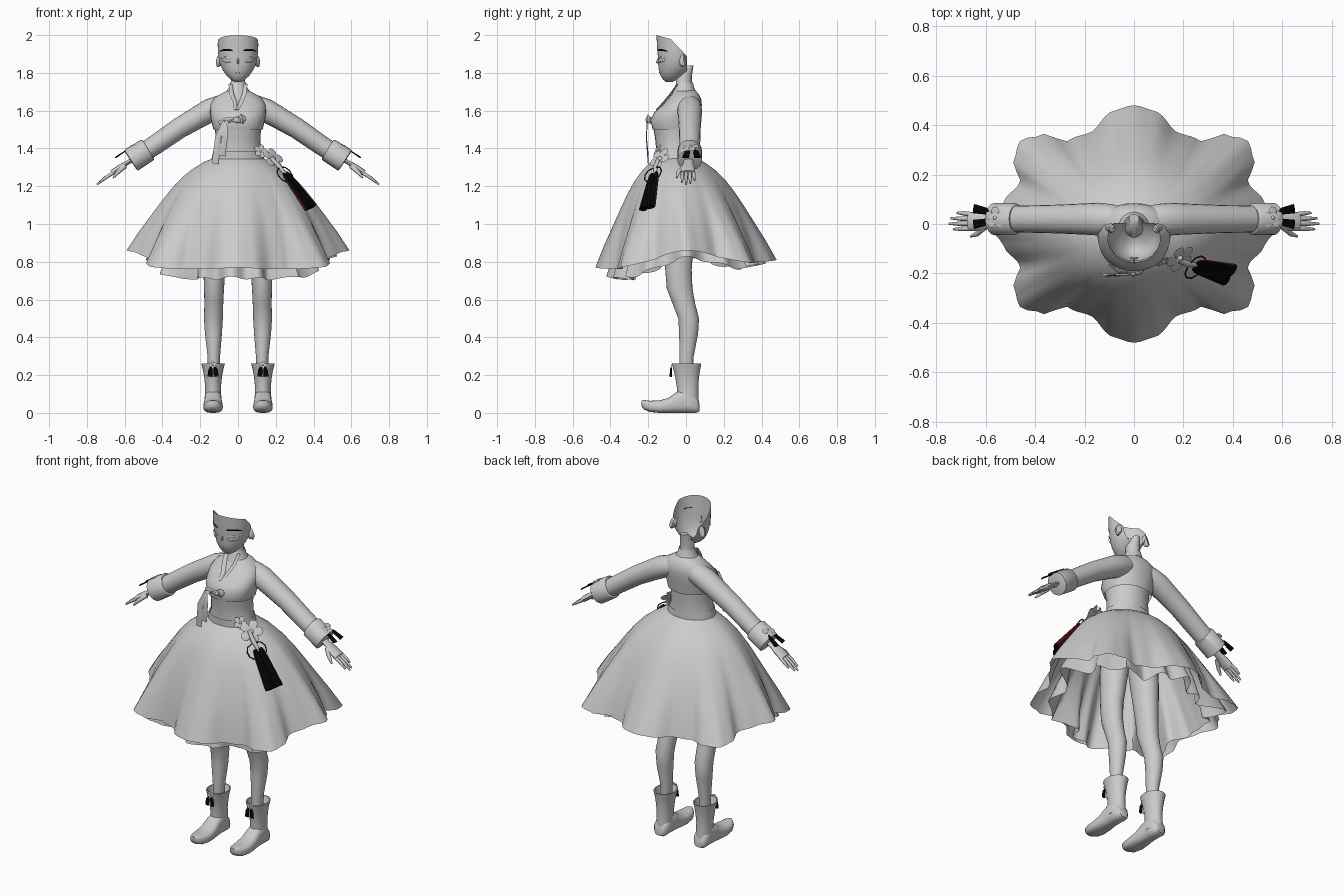
import bpy, bmesh, math
from mathutils import Vector as V

if "Cube" in bpy.data.objects:
    bpy.data.objects.remove(bpy.data.objects["Cube"])

def material(name, c):
    m = bpy.data.materials.new(name)
    m.diffuse_color = (*c, 1)
    m.use_nodes = True
    m.node_tree.nodes["Principled BSDF"].inputs["Base Color"].default_value = m.diffuse_color
    return m

GREY = material("plain grey", (0.6, 0.6, 0.6))
BLACK = material("tassel black", (0.001, 0.001, 0.001))
RED = material("dark red", (0.1, 0.005, 0.005))

def make(name, verts, faces, mats=(GREY,), mirror=False, rule=None, angle=50):
    """Mesh object with consistent normals, smooth shading and optional x mirror."""
    me = bpy.data.meshes.new(name)
    me.from_pydata([tuple(v) for v in verts], [], faces)
    bm = bmesh.new()
    bm.from_mesh(me)
    bmesh.ops.recalc_face_normals(bm, faces=bm.faces)
    if rule:
        for f in bm.faces:
            f.material_index = rule(f)
    bm.to_mesh(me)
    bm.free()
    ob = bpy.data.objects.new(name, me)
    bpy.context.collection.objects.link(ob)
    for m in mats:
        me.materials.append(m)
    if mirror:
        ob.modifiers.new("mirror", 'MIRROR').use_clip = False
    bpy.ops.object.select_all(action='DESELECT')
    ob.select_set(True)
    bpy.context.view_layer.objects.active = ob
    bpy.ops.object.shade_smooth_by_angle(angle=math.radians(angle))
    return ob

def loft(name, rings, n=24, caps=(True, True), p=1.0, **kw):
    """Skin through rings given as (centre, u axis, v axis); p < 1 squares the section."""
    pw = lambda c: math.copysign(abs(c) ** p, c)
    vs, fs = [], []
    for c, u, v in rings:
        for i in range(n):
            a = 2 * math.pi * i / n
            vs.append(V(c) + V(u) * pw(math.cos(a)) + V(v) * pw(math.sin(a)))
    for k in range(len(rings) - 1):
        for i in range(n):
            j = (i + 1) % n
            fs.append((k*n + i, k*n + j, (k+1)*n + j, (k+1)*n + i))
    if caps[0]:
        fs.append(tuple(range(n)))
    if caps[1]:
        fs.append(tuple(range((len(rings)-1) * n, len(rings) * n)))
    return make(name, vs, fs, **kw)

def body(name, rows, **kw):
    """Upright loft from (z, half width, front y, back y)."""
    return loft(name, [((0, (f+b)/2, z), (w, 0, 0), (0, (b-f)/2, 0)) for z, w, f, b in rows], **kw)

def tube(name, pts, n=12, flat=1.0, side=(0, 1, 0), **kw):
    """Tapered limb along (point, radius); flat scales the thickness across the side axis."""
    rings = []
    for i, (c, r) in enumerate(pts):
        t = (V(pts[min(i+1, len(pts)-1)][0]) - V(pts[max(i-1, 0)][0])).normalized()
        s = V(side)
        s = (s - t * s.dot(t)).normalized()
        rings.append((c, s * r, t.cross(s) * r * flat))
    return loft(name, rings, n=n, **kw)

def flower(name, c, normal, size, mirror=False):
    """Five-petalled blossom with cupped petals and a round heart."""
    q = V(normal).to_track_quat('Z', 'Y')
    n, vs, fs = 40, [V(c)], []
    for s, h in ((0.3, 0.0), (0.75, 0.12), (1.0, 0.05)):
        for i in range(n):
            a = 2 * math.pi * i / n
            r = size * s * (1 - s * 0.4 * (1 - abs(math.cos(2.5 * a)) ** 0.6))
            vs.append(V(c) + q @ V((r*math.cos(a), r*math.sin(a), h*size)))
    for i in range(n):
        j = (i + 1) % n
        fs.append((0, 1 + i, 1 + j))
        fs += [(1+k*n+i, 1+(k+1)*n+i, 1+(k+1)*n+j, 1+k*n+j) for k in (0, 1)]
    make(name, vs, fs, mirror=mirror)
    d = q @ V((0, 0, size))
    tube(name + "_heart", [(V(c) + d*k, size*r) for k, r in ((0, .2), (.12, .18), (.2, .08))],
         n=10, side=q @ V((1, 0, 0)), mirror=mirror)

# Skirt: scalloped hem, folds growing from the waist down
HEM = [(0, .59), (9, .536), (20, .49), (28, .55), (36, .57), (44, .52), (51, .43),
       (65, .41), (80, .465), (90, .48)]
PROFILE = [(0, 0), (.05, .12), (.12, .24), (.21, .36), (.33, .48), (.46, .59), (.61, .71), (.8, .86), (1, 1)]

def hem_radius(a):
    d = math.degrees(math.asin(min(1, abs(math.sin(a)))))
    for (d0, r0), (d1, r1) in zip(HEM, HEM[1:]):
        if d <= d1:
            k = (d - d0) / (d1 - d0)
            return r0 + (r1 - r0) * k * k * (3 - 2*k)
    return HEM[-1][1]

def skirt(name, scale, drop, ruffle):
    n, vs, fs = 120, [], []
    for zf, rf in PROFILE:
        for i in range(n):
            a = 2 * math.pi * i / n
            ca, sa = math.cos(a), math.sin(a)
            smooth = 1 / math.sqrt((ca/.59)**2 + (sa/.475)**2)
            k = rf ** 2
            r = (smooth*(1-k) + hem_radius(a)*k) * scale + ruffle * k * math.cos(15*a)
            hz = .79 + .02*sa + .07*abs(ca)**10 - .014*abs(math.sin(2*a)) - drop * (1 - .4*sa)
            hz += ruffle * .25 * math.cos(15*a)
            x = .13*ca*(1-rf) + r*ca*rf
            y = (-.052 + .105*sa)*(1-rf) + r*sa*rf
            vs.append((x, y, 1.35 + (hz-1.35)*zf))
    for k in range(len(PROFILE)-1):
        fs += [(k*n+i, k*n+(i+1) % n, (k+1)*n+(i+1) % n, (k+1)*n+i) for i in range(n)]
    make(name, vs, fs, angle=70)

skirt("outer_skirt", 1, 0, 0)
skirt("petticoat", .84, .038, .03)

# Torso, jacket and collar
body("hips", [(1.08, .12, -.11, .05), (1.16, .155, -.13, .065), (1.25, .145, -.135, .06), (1.36, .12, -.14, .045)])
body("bodice", [(1.34, .136, -.16, .052), (1.40, .122, -.158, .05), (1.46, .118, -.165, .052), (1.55, .13, -.18, .06)])
body("waistband", [(1.335, .142, -.166, .058), (1.385, .131, -.168, .056)], caps=(False, False))
body("jacket", [(1.50, .13, -.176, .066), (1.55, .143, -.19, .074), (1.59, .148, -.168, .08), (1.63, .148, -.125, .084),
                (1.665, .128, -.092, .08), (1.69, .09, -.072, .066), (1.71, .05, -.06, .048)],
     caps=(False, True), n=32, p=.92)
body("collar", [(1.685, .075, -.075, .06), (1.72, .05, -.062, .044), (1.75, .042, -.05, .036)], caps=(False, False))
for s in (-1, 1):
    tube("collar_lapel", [((s*.04, -.046, 1.74), .01), ((s*.034, -.08, 1.69), .013),
                          ((s*.016, -.117, 1.645), .012), ((-.008+s*.006, -.155, 1.605), .009)],
         n=8, flat=.3, side=(1, 0, .4*s))
body("neck", [(1.66, .05, -.06, .045), (1.74, .038, -.052, .03), (1.79, .038, -.055, .032), (1.84, .02, 0, .04)])

# Sleeves, cuffs and hands
tube("sleeve", [((.04, .014, 1.635), .05), ((.09, .018, 1.624), .062), ((.15, .02, 1.6), .066), ((.2, .02, 1.572), .063),
                ((.31, .02, 1.508), .058), ((.43, .02, 1.425), .055), ((.54, .02, 1.35), .053)], n=20, flat=.95, mirror=True)
tube("cuff", [((.475, .02, 1.395), .058), ((.48, .02, 1.392), .064), ((.565, .02, 1.337), .065),
              ((.568, .02, 1.335), .055)], n=20, mirror=True)
tube("palm", [((.54, .015, 1.35), .026), ((.59, .012, 1.322), .026), ((.625, .01, 1.298), .037),
              ((.665, .01, 1.27), .038)], flat=.45, mirror=True)
for i in range(4):
    y, ln = -.018 + .019*i, (.075, .092, .085, .06)[i]
    tube("finger", [((.655, y, 1.275), .0095), ((.655+ln*.55, y*1.1, 1.275-ln*.36), .009),
                    ((.655+ln, y*1.15, 1.275-ln*.72), .0045)], n=8, mirror=True)
tube("thumb", [((.60, -.01, 1.305), .013), ((.635, -.04, 1.275), .011), ((.66, -.05, 1.245), .005)], n=8, mirror=True)

# Head: face shell trimmed by two slanted planes on top and left open behind the ears
head = body("head", [(1.752, .018, -.108, -.07), (1.765, .038, -.122, -.045), (1.785, .06, -.135, -.015), (1.815, .081, -.144, .015),
                     (1.85, .096, -.148, .035), (1.89, .104, -.149, .042), (1.93, .107, -.153, .045),
                     (2.02, .109, -.157, .045)], n=40, caps=(True, False))
bm = bmesh.new()
bm.from_mesh(head.data)
for co, no in (((0, -.157, 2.0), (0, .28, 1)), ((0, -.08, 1.978), (0, 1.05, 1)), ((0, .004, 1.8), (0, 1, 0))):
    bmesh.ops.bisect_plane(bm, geom=bm.verts[:] + bm.edges[:] + bm.faces[:], plane_co=co,
                           plane_no=V(no).normalized(), clear_outer=True)
bm.to_mesh(head.data)
bm.free()
tube("ear", [((.086, -.028, 1.862), .026), ((.098, -.014, 1.866), .037), ((.102, -.006, 1.868), .03)],
     n=14, flat=.5, side=(0, .3, 1), mirror=True)
tube("nose", [((0, -.144, 1.885), .002), ((0, -.154, 1.855), .006), ((0, -.142, 1.848), .004)], n=8, side=(1, 0, 0))
tube("lips", [((-.016, -.136, 1.803), .002), ((0, -.1405, 1.802), .004), ((.016, -.136, 1.803), .002)], n=6, side=(0, 0, 1))

def face_y(x, z):
    """Front surface of the face."""
    return -.054 - .098 * math.sqrt(max(0, 1 - (x/.106)**2)) - .003

def stroke(name, rows, r, mat):
    tube(name, [((x, face_y(x, z), z), r*k) for x, z, k in rows], n=6, side=(0, 0, 1), flat=.4, mats=(mat,), mirror=True)

stroke("eyebrow", [(.03, 1.918, .6), (.05, 1.922, 1), (.075, 1.922, 1), (.096, 1.914, .5)], .005, BLACK)
stroke("upper_eyelid", [(.03, 1.868, .6), (.045, 1.88, 1), (.07, 1.882, 1), (.09, 1.872, .5)], .004, GREY)
stroke("lower_eyelid", [(.038, 1.858, .6), (.06, 1.855, 1), (.085, 1.862, .5)], .003, GREY)

# Legs and boots
LEG = [(.18, .13, .03, .002, .034), (.3, .128, .033, .003, .038), (.42, .13, .045, .014, .05), (.5, .13, .05, .014, .055),
       (.58, .128, .05, -.012, .06), (.66, .127, .053, -.034, .068), (.76, .125, .058, -.04, .07),
       (.95, .11, .072, -.04, .085), (1.18, .085, .08, -.04, .095)]
loft("leg", [((x, y, z), (rx, 0, 0), (0, ry, 0)) for z, x, rx, y, ry in LEG], mirror=True)
SHAFT = [(.04, .045, .01, .058), (.09, .043, .01, .057), (.14, .042, .008, .057), (.19, .047, .006, .063),
         (.225, .053, .004, .07), (.262, .063, .003, .078), (.262, .056, .003, .071), (.22, .042, .003, .056)]
loft("boot_shaft", [((.132, y, z), (rx, 0, 0), (0, ry, 0)) for z, rx, y, ry in SHAFT], caps=(True, False), mirror=True)
FOOT = [(.071, .008, .05, .026), (.055, 0, .085, .042), (0, 0, .13, .045), (-.05, 0, .11, .046), (-.09, 0, .08, .05),
        (-.14, 0, .066, .052), (-.19, .005, .064, .046), (-.22, .016, .068, .032), (-.236, .035, .066, .012)]
loft("boot_foot", [((.132, y, (a+b)/2), (w, 0, 0), (0, 0, (b-a)/2)) for y, a, b, w in FOOT], p=.75, mirror=True)

# Small tassels and blossoms on boots and cuffs
flower("boot_flower", (.132, -.076, .252), (0, -1, .1), .022, mirror=True)
for dx in (-.014, .014):
    tube("boot_tassel", [((.132+dx*.6, -.078, .245), .004), ((.132+dx, -.08, .228), .011),
                         ((.132+dx*1.2, -.08, .192), .013)], n=8, flat=.5, side=(1, 0, 0), mats=(BLACK,), mirror=True)
flower("cuff_flower", (.56, .025, 1.41), (.5, 0, 1), .045, mirror=True)
for s in (-1, 1):
    tube("cuff_tassel", [((.58, .03+s*.012, 1.397), .004), ((.597, .03+s*.022, 1.386), .014),
                         ((.648, .03+s*.032, 1.352), .019)], n=8, flat=.22, mats=(BLACK,), mirror=True)

# Chest bow with long ribbon ends
tube("bow_knot", [((-.02, -.2, 1.55), .012), ((.0, -.205, 1.552), .018), ((.012, -.2, 1.55), .012)], n=10, flat=.5, side=(0, 0, 1))
tube("bow_loop", [((0, -.2, 1.55), .01), ((.02, -.2, 1.556), .026), ((.04, -.188, 1.56), .01)], n=10, flat=.3, side=(0, 0, 1))
tube("bow_band", [((-.01, -.198, 1.555), .01), ((-.06, -.195, 1.55), .016), ((-.1, -.165, 1.535), .01)], n=10, flat=.3, side=(0, 0, 1))
for x, z in ((-.12, 1.32), (-.085, 1.36)):
    tube("ribbon_end", [((-.02, -.2, 1.555), .012), ((-.07, -.205, 1.54), .014), ((x+.015, -.21, 1.46), .016),
                        ((x, -.2, z), .018)], n=8, flat=.15, side=(1, 0, .35))

# Waist ornament: blossoms, cord, bead loops and a large tassel lying on the skirt
flower("waist_flower", (.185, -.138, 1.345), (.6, -.65, .6), .066)
flower("waist_flower_small", (.12, -.15, 1.385), (.4, -1, .4), .038)
tube("ornament_cord", [((.175, -.145, 1.35), .01), ((.215, -.16, 1.305), .013), ((.25, -.166, 1.265), .009)], n=8)
along = V((.14, -.038, -.19)).normalized()
out = V((.55, -.55, .6))
out = (out - along * out.dot(along)).normalized()
across = along.cross(out)
for s in (-1, 1):
    top = V((.248, -.168, 1.272)) + across * s * .015
    rows = ((0, .008), (.02, .016), (.06, .02), (.15, .024), (.235, .028))
    # black strands outside, red lining on the underside and outer edge
    tube("large_tassel", [(top + along*d + across*s*d*.04, r) for d, r in rows], n=16, flat=.55, side=across, mats=(BLACK, RED),
         rule=lambda f: int(abs(f.normal.dot(along)) < .8 and f.normal.dot(out) < (.4 if f.normal.dot(across)*s > 0 else -.2)))
    tube("bead_loop", [(V((.222, -.168, 1.298)) + across*s*x + along*d, .0035) for x, d in
                       ((.01, 0), (.04, .01), (.054, .035), (.05, .065), (.03, .085))], n=6, side=out, mats=(RED,))
